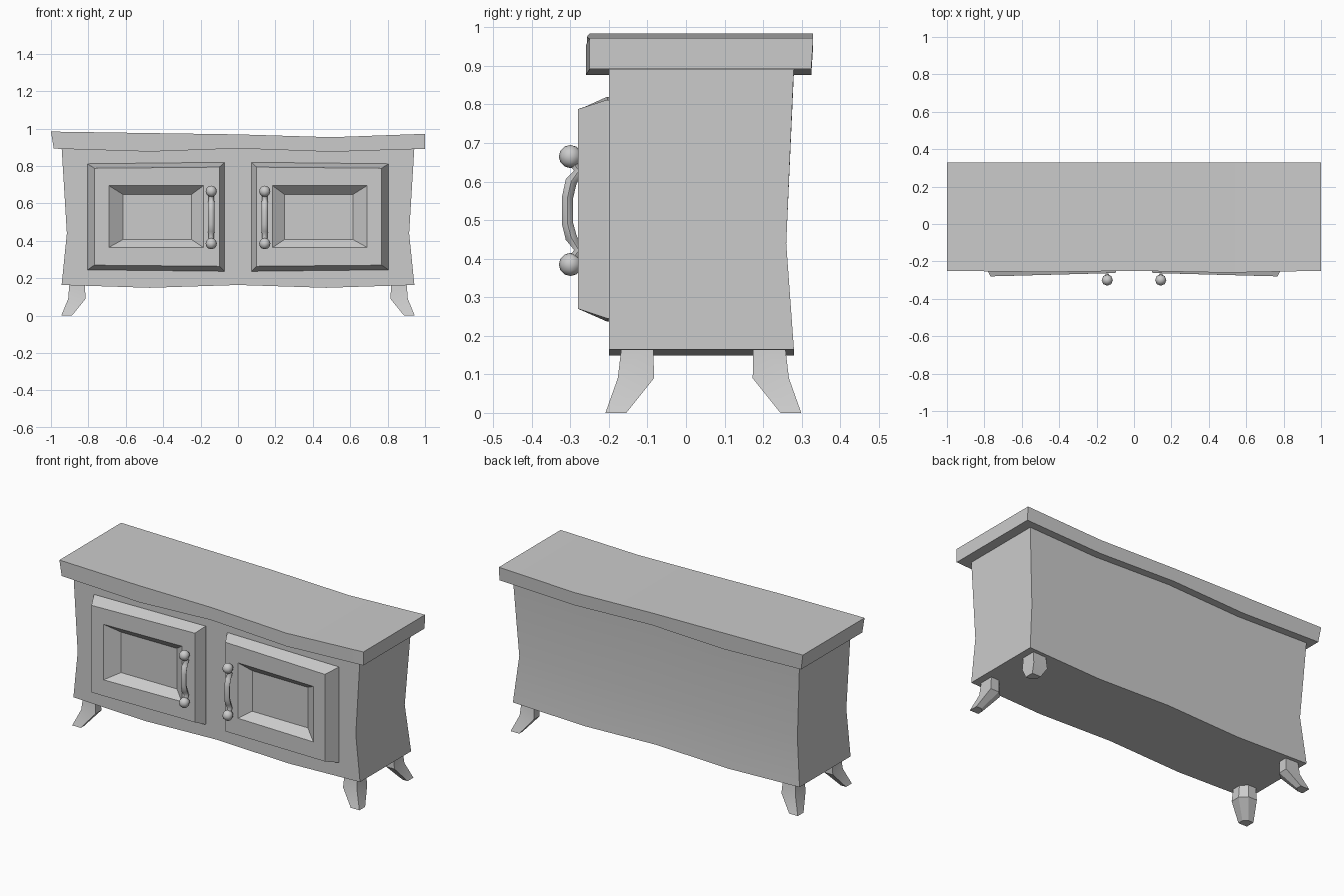
import bpy, bmesh, math
from mathutils import Matrix

cube = bpy.data.objects.get("Cube")
if cube:
    bpy.data.objects.remove(cube, do_unlink=True)

grey = bpy.data.materials.new("plain grey")
grey.use_nodes = True
grey.diffuse_color = (0.6, 0.6, 0.6, 1)
grey.node_tree.nodes["Principled BSDF"].inputs["Base Color"].default_value = (0.6, 0.6, 0.6, 1)


def finish(obj, angle=30):
    """Give an object its colour and smooth shading with sharp edges kept."""
    obj.data.materials.append(grey)
    bpy.ops.object.select_all(action="DESELECT")
    obj.select_set(True)
    bpy.context.view_layer.objects.active = obj
    bpy.ops.object.shade_smooth_by_angle(angle=math.radians(angle))


def add_mesh(name, bm, angle=30):
    bmesh.ops.recalc_face_normals(bm, faces=bm.faces)
    mesh = bpy.data.meshes.new(name)
    bm.to_mesh(mesh)
    bm.free()
    obj = bpy.data.objects.new(name, mesh)
    bpy.context.collection.objects.link(obj)
    finish(obj, angle)


def loft(name, rings, angle=30):
    """Skin a list of equal point rings and cap both ends."""
    bm = bmesh.new()
    loops = [[bm.verts.new(p) for p in ring] for ring in rings]
    n = len(loops[0])
    for a, b in zip(loops, loops[1:]):
        for i in range(n):
            j = (i + 1) % n
            bm.faces.new((a[i], a[j], b[j], b[i]))
    bm.faces.new(loops[0])
    bm.faces.new(loops[-1])
    add_mesh(name, bm, angle)


# Cabinet body: wavy top and bottom, pinched waist
rings = []
for t, dip in ((-1, 0), (-0.5, 0.015), (0, 0), (0.5, 0.015), (1, 0)):
    wide, waist = 0.943 * t, 0.915 * t
    low, high = 0.164 - dip, 0.9 - dip
    rings.append([(wide, -0.2, low), (waist, -0.2, 0.44), (wide, -0.2, high),
                  (wide, 0.28, high), (waist, 0.26, 0.44), (wide, 0.28, low)])
loft("cabinet_body", rings)

# Worktop: wavy overhanging slab
rings = []
for x, low_x, front, low, high in ((-1, -0.985, -0.25, 0.893, 0.984),
                                   (-0.47, -0.47, -0.257, 0.877, 0.976),
                                   (0, 0, -0.25, 0.894, 0.969),
                                   (0.5, 0.5, -0.26, 0.876, 0.954),
                                   (1, 1, -0.25, 0.892, 0.972)):
    rings.append([(low_x, front, low), (x, front, high), (x, 0.33, high), (low_x, 0.325, low)])
loft("worktop", rings)


def door_ring(side, x0, x1, z0, z1, y0, y1, slant=0.0):
    return [(side * x0, y0, z0 - slant), (side * x1, y1, z0),
            (side * x1, y1, z1), (side * x0, y0, z1 + slant)]


# Knobs and grip of a handle, as (y, z, thickness)
GRIP = ((-0.3, 0.66, 1.1), (-0.278, 0.628, 1), (-0.298, 0.6, 1.25), (-0.307, 0.56, 1.2),
        (-0.307, 0.49, 1.2), (-0.298, 0.455, 1.25), (-0.278, 0.422, 1), (-0.3, 0.39, 1.1))

for side, label in ((-1, "right"), (1, "left")):
    # Door: bevelled frame around a sunken panel
    loft(label + "_door", [
        door_ring(side, 0.072, 0.805, 0.245, 0.812, -0.19, -0.19, 0.008),
        door_ring(side, 0.072, 0.805, 0.245, 0.812, -0.205, -0.205, 0.008),
        door_ring(side, 0.1, 0.768, 0.27, 0.788, -0.262, -0.28, 0.006),
        door_ring(side, 0.185, 0.69, 0.365, 0.695, -0.264, -0.278),
        door_ring(side, 0.248, 0.615, 0.407, 0.648, -0.22, -0.222)], 20)

    # Handle grip
    x = side * 0.143
    curve = bpy.data.curves.new(label + "_handle_grip", "CURVE")
    curve.dimensions = "3D"
    curve.bevel_depth = 0.014
    curve.bevel_resolution = 1
    curve.use_fill_caps = True
    spline = curve.splines.new("POLY")
    spline.points.add(len(GRIP) - 1)
    for point, (y, z, r) in zip(spline.points, GRIP):
        point.co = (x, y, z, 1)
        point.radius = r
    grip = bpy.data.objects.new(label + "_handle_grip", curve)
    bpy.context.collection.objects.link(grip)
    bpy.ops.object.select_all(action="DESELECT")
    grip.select_set(True)
    bpy.context.view_layer.objects.active = grip
    bpy.ops.object.convert(target="MESH")
    finish(bpy.context.view_layer.objects.active, 60)

    # Handle knobs
    for z, end in ((0.665, "upper"), (0.385, "lower")):
        bm = bmesh.new()
        bmesh.ops.create_uvsphere(bm, u_segments=8, v_segments=6, radius=0.03,
                                  matrix=Matrix.Translation((x, -0.3, z)))
        add_mesh(f"{label}_handle_{end}_knob", bm, 60)

    # Splayed legs with a chamfered inner corner
    for back, place in ((-1, "front"), (1, "back")):
        rings = []
        for z, x0, x1, y0, y1 in ((0.19, 0.82, 0.9, 0.13, 0.21),
                                  (0.09, 0.815, 0.908, 0.128, 0.222),
                                  (0, 0.888, 0.945, 0.2, 0.254)):
            section = ((0, 0.4), (0.4, 0), (1, 0), (1, 1), (0, 1))
            rings.append([(side * (x0 + u * (x1 - x0)),
                           0.045 + back * (y0 + v * (y1 - y0)), z) for u, v in section])
        loft(f"{place}_{label}_leg", rings)
